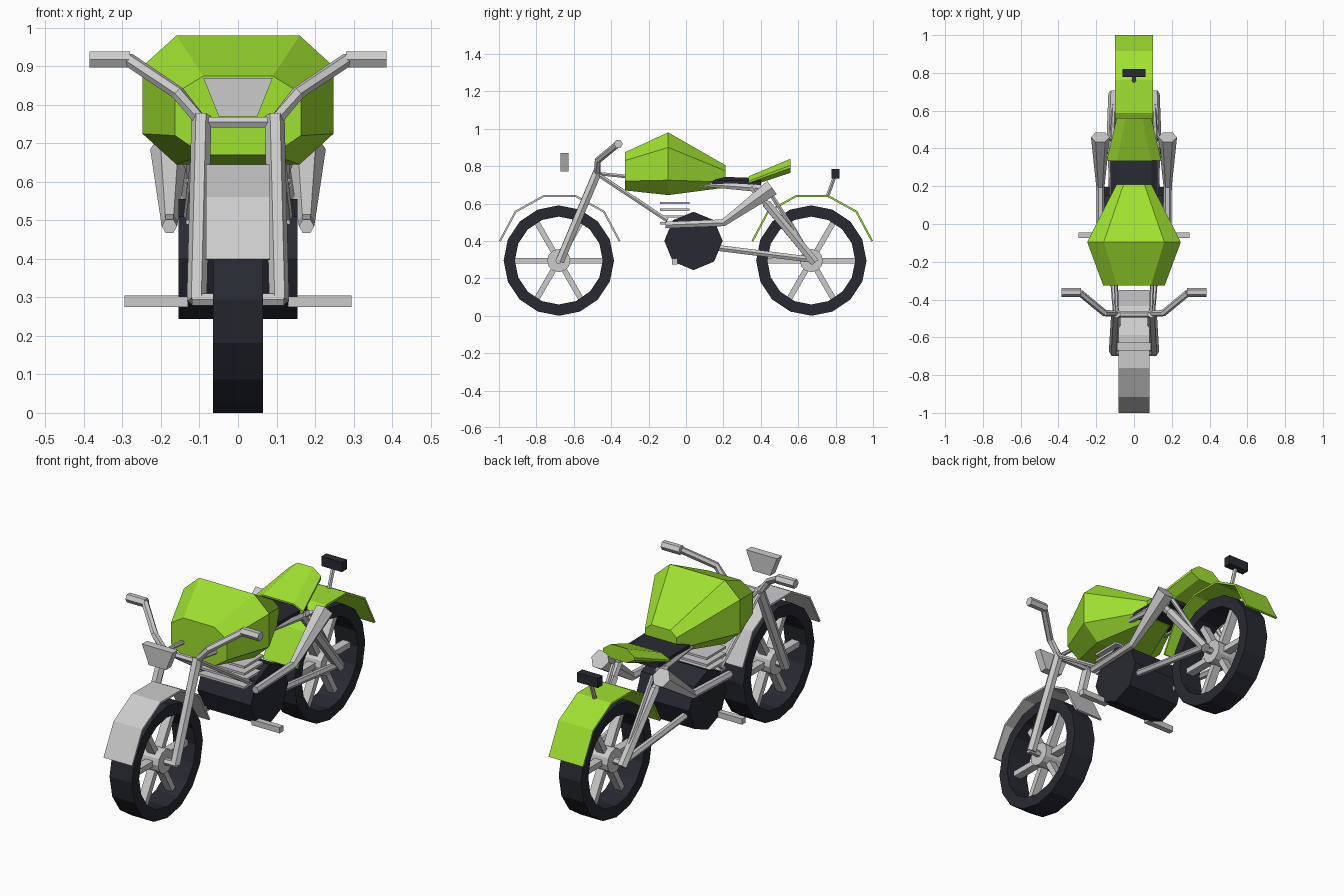
import bpy, bmesh
from math import sin, cos, pi
from mathutils import Vector

if "Cube" in bpy.data.objects:
    bpy.data.objects.remove(bpy.data.objects["Cube"])


def material(name, color):
    m = bpy.data.materials.new(name)
    m.diffuse_color = color
    m.use_nodes = True
    m.node_tree.nodes["Principled BSDF"].inputs["Base Color"].default_value = m.diffuse_color
    return m


GREEN = material("green_paint", (0.35, 0.75, 0.03, 1))
DARK = material("dark_rubber", (0.021, 0.023, 0.032, 1))


def finish(name, bm, mat=None, mirror=False):
    bmesh.ops.recalc_face_normals(bm, faces=bm.faces)
    me = bpy.data.meshes.new(name)
    bm.to_mesh(me)
    bm.free()
    ob = bpy.data.objects.new(name, me)
    bpy.context.collection.objects.link(ob)
    if mat:
        me.materials.append(mat)
    if mirror:
        ob.modifiers.new("Mirror", 'MIRROR').use_mirror_merge = False
    return ob


def skin(bm, sections, closed=False):
    """Join matching rings of points; cap the ends unless closed."""
    rings = [[bm.verts.new(p) for p in s] for s in sections]
    n = len(rings[0])
    pairs = list(zip(rings, rings[1:]))
    if closed:
        pairs.append((rings[-1], rings[0]))
    else:
        bm.faces.new(rings[0])
        bm.faces.new(rings[-1])
    for a, b in pairs:
        for i in range(n):
            j = (i + 1) % n
            bm.faces.new((a[i], a[j], b[j], b[i]))


def loft(name, sections, mat=None, mirror=False, closed=False):
    bm = bmesh.new()
    skin(bm, sections, closed)
    return finish(name, bm, mat, mirror)


def tube_rings(pts, radii, sides):
    pts = [Vector(p) for p in pts]
    rings = []
    for i, p in enumerate(pts):
        d = (pts[min(i + 1, len(pts) - 1)] - pts[max(i - 1, 0)]).normalized()
        up = Vector((0, 0, 1)) if abs(d.z) < 0.95 else Vector((0, 1, 0))
        u = d.cross(up).normalized()
        v = u.cross(d)
        rings.append([p + radii[i] * (u * cos(2 * pi * k / sides) + v * sin(2 * pi * k / sides))
                      for k in range(sides)])
    return rings


def tube(name, pts, radii, sides=6, mat=None, mirror=True):
    if not isinstance(radii, (list, tuple)):
        radii = [radii] * len(pts)
    return loft(name, tube_rings(pts, radii, sides), mat, mirror)


def box(name, lo, hi, mat=None, mirror=False):
    (x0, y0, z0), (x1, y1, z1) = lo, hi
    return loft(name, [[(x0, y, z0), (x1, y, z0), (x1, y, z1), (x0, y, z1)] for y in (y0, y1)],
                mat, mirror)


def octagon(y, wt, wm, z0, z1, z2, z3):
    """Chamfered section: bottom z0, lower side z1, upper side z2, top z3."""
    right = [(wt, z0), (wm, z1), (wm, z2), (wt, z3)]
    return [(x, y, z) for x, z in right] + [(-x, y, z) for x, z in reversed(right)]


def wheel(name, cy):
    cz, r, ri, w = 0.295, 0.295, 0.235, 0.065
    loft(name + "_tyre",
         [[(x, cy + q * sin(2 * pi * k / 16), cz + q * cos(2 * pi * k / 16))
           for x, q in ((-w, r), (w, r), (w, ri), (-w, ri))] for k in range(16)],
         DARK, closed=True)
    bm = bmesh.new()
    skin(bm, tube_rings([(-0.055, cy, cz), (0.055, cy, cz)], [0.062] * 2, 12))
    for k in range(6):
        d = Vector((0, cos(k * pi / 3), sin(k * pi / 3)))
        c = Vector((0, cy, cz))
        t = Vector((0, -d.z, d.y)) * 0.015
        x = Vector((0.022, 0, 0))
        skin(bm, [[c + d * q + t + x, c + d * q - t + x, c + d * q - t - x, c + d * q + t - x]
                  for q in (0.03, 0.24)])
    finish(name + "_hub_and_spokes", bm)


def fender(name, cy, w, mat=None):
    profile = [(-0.325, 0.40), (-0.24, 0.56), (-0.087, 0.645),
               (0.087, 0.645), (0.24, 0.56), (0.325, 0.40)]
    sections = []
    for y, z in profile:
        iy, iz = y * 0.97, 0.3 + (z - 0.3) * 0.97
        sections.append([(-w, cy + y, z), (w, cy + y, z), (w, cy + iy, iz), (-w, cy + iy, iz)])
    loft(name, sections, mat)


# Wheels and fenders
wheel("front_wheel", -0.68)
wheel("rear_wheel", 0.67)
fender("front_fender", -0.675, 0.083)
fender("rear_fender", 0.675, 0.1, GREEN)

# Fuel tank
loft("fuel_tank", [octagon(-0.325, 0.09, 0.163, 0.67, 0.72, 0.83, 0.875),
                   octagon(-0.095, 0.16, 0.248, 0.645, 0.725, 0.90, 0.98),
                   octagon(0.21, 0.055, 0.092, 0.685, 0.715, 0.775, 0.805)], GREEN)

# Seat and tail
loft("seat", [octagon(0.14, 0.09, 0.125, 0.69, 0.70, 0.725, 0.745),
              octagon(0.40, 0.09, 0.125, 0.69, 0.70, 0.72, 0.735)], DARK)
loft("tail_cowl", [octagon(0.335, 0.09, 0.145, 0.69, 0.71, 0.72, 0.745),
                   octagon(0.56, 0.045, 0.092, 0.765, 0.79, 0.805, 0.84)], GREEN)

# Engine and cylinder fins
tube("engine", [(-0.155, 0.04, 0.40), (0.155, 0.04, 0.40)], 0.156, 8, DARK, False)
for i in range(4):
    z = 0.603 - 0.036 * i
    box(f"cooling_fin_{i + 1}", (-0.135, -0.14, z - 0.006), (0.135, 0.02, z + 0.006))
box("foot_peg", (0.13, -0.075, 0.275), (0.295, -0.045, 0.305), mirror=True)

# Front fork, handlebars and headlight
tube("front_fork", [(0.107, -0.675, 0.29), (0.095, -0.473, 0.77)], 0.026)
tube("handlebar", [(0.095, -0.475, 0.755), (0.155, -0.472, 0.83), (0.285, -0.365, 0.918)], 0.018)
tube("hand_grip", [(0.28, -0.362, 0.918), (0.385, -0.362, 0.918)], 0.024)
tube("fork_clamp", [(-0.095, -0.478, 0.755), (0.095, -0.478, 0.755)], 0.016, mirror=False)
tube("front_axle", [(-0.12, -0.68, 0.295), (0.12, -0.68, 0.295)], 0.018, mirror=False)
loft("headlight", [[(-0.05, y, 0.77), (0.05, y, 0.77), (0.09, y, 0.87), (-0.09, y, 0.87)]
                   for y in (-0.67, -0.628)])

# Frame tubes
tube("frame_rail", [(0.09, -0.47, 0.76), (0.11, 0.07, 0.705), (0.12, 0.40, 0.68)], [0.01, 0.014, 0.022])
tube("down_tube", [(0.1, -0.47, 0.755), (0.13, -0.10, 0.51)], 0.012)

# Rear suspension
tube("swing_arm", [(0.12, 0.15, 0.365), (0.105, 0.67, 0.30)], 0.018)
tube("shock_lower", [(0.12, 0.43, 0.60), (0.11, 0.69, 0.285)], 0.026)
tube("shock_upper", [(0.125, 0.35, 0.69), (0.12, 0.45, 0.575)], 0.02)
tube("rear_stay", [(0.115, 0.44, 0.67), (0.105, 0.66, 0.33)], 0.012)
tube("rear_axle", [(-0.12, 0.67, 0.295), (0.12, 0.67, 0.295)], 0.018, mirror=False)

# Exhaust widening into the muffler
tube("exhaust", [(0.178, -0.11, 0.485), (0.178, 0.2, 0.497), (0.178, 0.46, 0.685)],
     [0.02, 0.022, 0.05])

# Tail light on its stem
tube("tail_light_stem", [(0, 0.755, 0.635), (0, 0.795, 0.745)], 0.011, mirror=False)
box("tail_light", (-0.06, 0.778, 0.735), (0.06, 0.82, 0.785), DARK)
